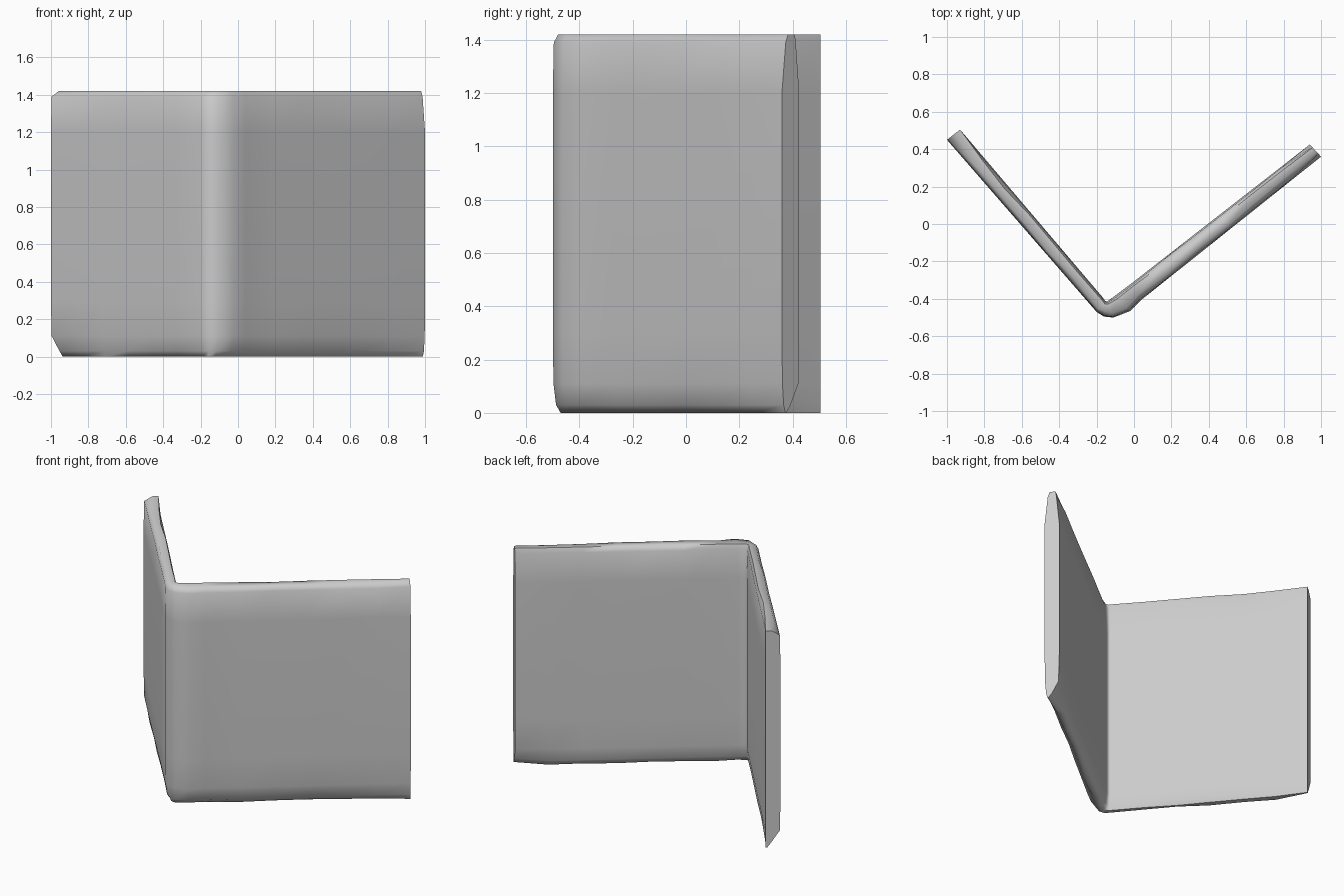
import bpy, bmesh, random
from mathutils import Vector

if "Cube" in bpy.data.objects:
    bpy.data.objects.remove(bpy.data.objects["Cube"])

random.seed(4)

# Folded profile seen from above: outer (front) and inner (back) points in pairs
OUTER = [(-1, .45), (-.2, -.47), (-.16, -.495), (-.11, -.5), (-.02, -.465), (.04, -.405), (1, .36)]
INNER = [(-.93, .505), (-.165, -.395), (-.155, -.41), (-.145, -.415), (-.11, -.39), (-.01, -.315), (.94, .425)]


def subdivide(points, n=6):
    """Split the two long arms into n pieces."""
    p = [Vector(q) for q in points]
    left = [p[0].lerp(p[1], i / n) for i in range(n)]
    right = [p[-2].lerp(p[-1], i / n) for i in range(1, n + 1)]
    return left + p[1:-1] + right


outer, inner = subdivide(OUTER), subdivide(INNER)
count = len(outer)

# Levels: height, outer pinch, inner pinch, left end (outer, inner), right end (outer, inner)
LEVELS = [
    (0.00, .42, .25, (.90, .0), (.20, .75)),
    (0.03, .18, .08, (.65, .0), (.10, .50)),
    (0.11, .03, .00, (.05, .0), (.03, .05)),
    (0.30, .00, .00, (.00, .0), (.00, .00)),
    (1.20, .00, .00, (.00, .0), (.00, .00)),
    (1.39, .06, .06, (.05, .0), (.22, .20)),
    (1.42, .28, .22, (.60, .0), (.35, .25)),
]

bm = bmesh.new()
rings = []
for k, (z, po, pi, left, right) in enumerate(LEVELS):
    edge = k in (0, 1, 5, 6)
    ring_o, ring_i = [], []
    for i in range(count):
        a, b = po, pi
        if i == 0:
            a, b = left
        elif i == count - 1:
            a, b = right
        elif edge:
            # slightly worn rims
            a *= random.uniform(.7, 1.3)
            b *= random.uniform(.7, 1.3)
        ring_o.append(bm.verts.new((*outer[i].lerp(inner[i], a), z)))
        ring_i.append(bm.verts.new((*inner[i].lerp(outer[i], b), z)))
    rings.append(ring_o + ring_i[::-1])

# Side walls
size = 2 * count
for low, high in zip(rings, rings[1:]):
    for i in range(size):
        j = (i + 1) % size
        bm.faces.new((low[i], low[j], high[j], high[i]))

# Bottom and top rims
for ring in (rings[0], rings[-1]):
    for i in range(count - 1):
        bm.faces.new((ring[i], ring[i + 1], ring[size - 2 - i], ring[size - 1 - i]))

bmesh.ops.recalc_face_normals(bm, faces=bm.faces)
mesh = bpy.data.meshes.new("folded_panel")
bm.to_mesh(mesh)
bm.free()
panel = bpy.data.objects.new("folded_panel", mesh)
bpy.context.collection.objects.link(panel)

# Soft shading with crisp end corners
bpy.context.view_layer.objects.active = panel
panel.select_set(True)
bpy.ops.object.shade_smooth_by_angle(angle=1.1)
